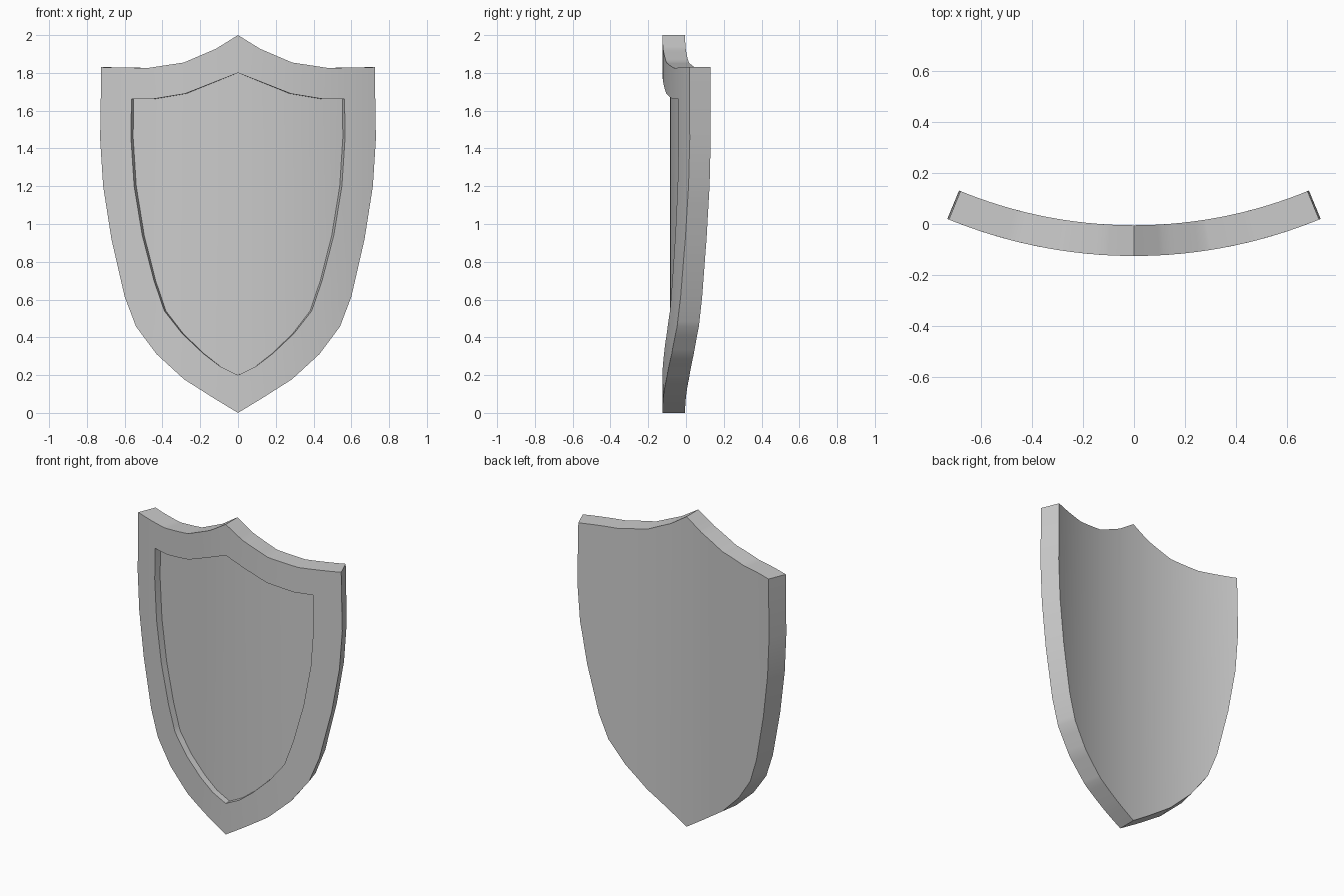
import bpy, bmesh, math

if "Cube" in bpy.data.objects:
    bpy.data.objects.remove(bpy.data.objects["Cube"])

RADIUS, CENTRE_Y = 1.91, 1.785      # curvature of the front face
THICKNESS, RECESS = 0.12, 0.04

# Right half outlines (x, z), from top point to bottom point
OUTER = [(0, 2.0), (0.116, 1.928), (0.286, 1.855), (0.476, 1.826), (0.724, 1.83),
         (0.73, 1.45), (0.714, 1.2), (0.67, 0.92), (0.60, 0.615), (0.54, 0.457),
         (0.43, 0.31), (0.286, 0.178), (0.127, 0.077), (0, 0)]
INNER = [(0, 1.80), (0.11, 1.757), (0.28, 1.69), (0.45, 1.662), (0.564, 1.662),
         (0.567, 1.46), (0.55, 1.2), (0.507, 0.94), (0.445, 0.70), (0.39, 0.54),
         (0.296, 0.42), (0.185, 0.315), (0.095, 0.246), (0, 0.2)]


def ring(bm, half, depth):
    full = half + [(-x, z) for x, z in half[-2:0:-1]]
    return [bm.verts.new((x, depth, z)) for x, z in full]


def bridge(bm, a, b):
    n = len(a)
    for i in range(n):
        j = (i + 1) % n
        bm.faces.new((a[i], a[j], b[j], b[i]))


# Flat shield: back, side wall, raised rim, recess wall, recessed panel
bm = bmesh.new()
back = ring(bm, OUTER, THICKNESS)
front = ring(bm, OUTER, 0)
lip = ring(bm, INNER, 0)
panel = ring(bm, INNER, RECESS)
bridge(bm, back, front)
bridge(bm, front, lip)
bridge(bm, lip, panel)
bm.faces.new(back)
bm.faces.new(panel)

# Vertical cuts so the plate can bend
for k in range(-14, 15):
    bmesh.ops.bisect_plane(bm, geom=bm.verts[:] + bm.edges[:] + bm.faces[:], dist=1e-5,
                           plane_co=(k * 0.05, 0, 0), plane_no=(1, 0, 0))
bmesh.ops.recalc_face_normals(bm, faces=bm.faces[:])

# Bend around a vertical axis behind the shield
for v in bm.verts:
    angle = math.asin(v.co.x / RADIUS)
    r = RADIUS - v.co.y
    v.co.x = r * math.sin(angle)
    v.co.y = CENTRE_Y - r * math.cos(angle)

mesh = bpy.data.meshes.new("shield")
bm.to_mesh(mesh)
bm.free()
shield = bpy.data.objects.new("shield", mesh)
bpy.context.collection.objects.link(shield)
bpy.context.view_layer.objects.active = shield
shield.select_set(True)
bpy.ops.object.shade_smooth_by_angle(angle=math.radians(30))
